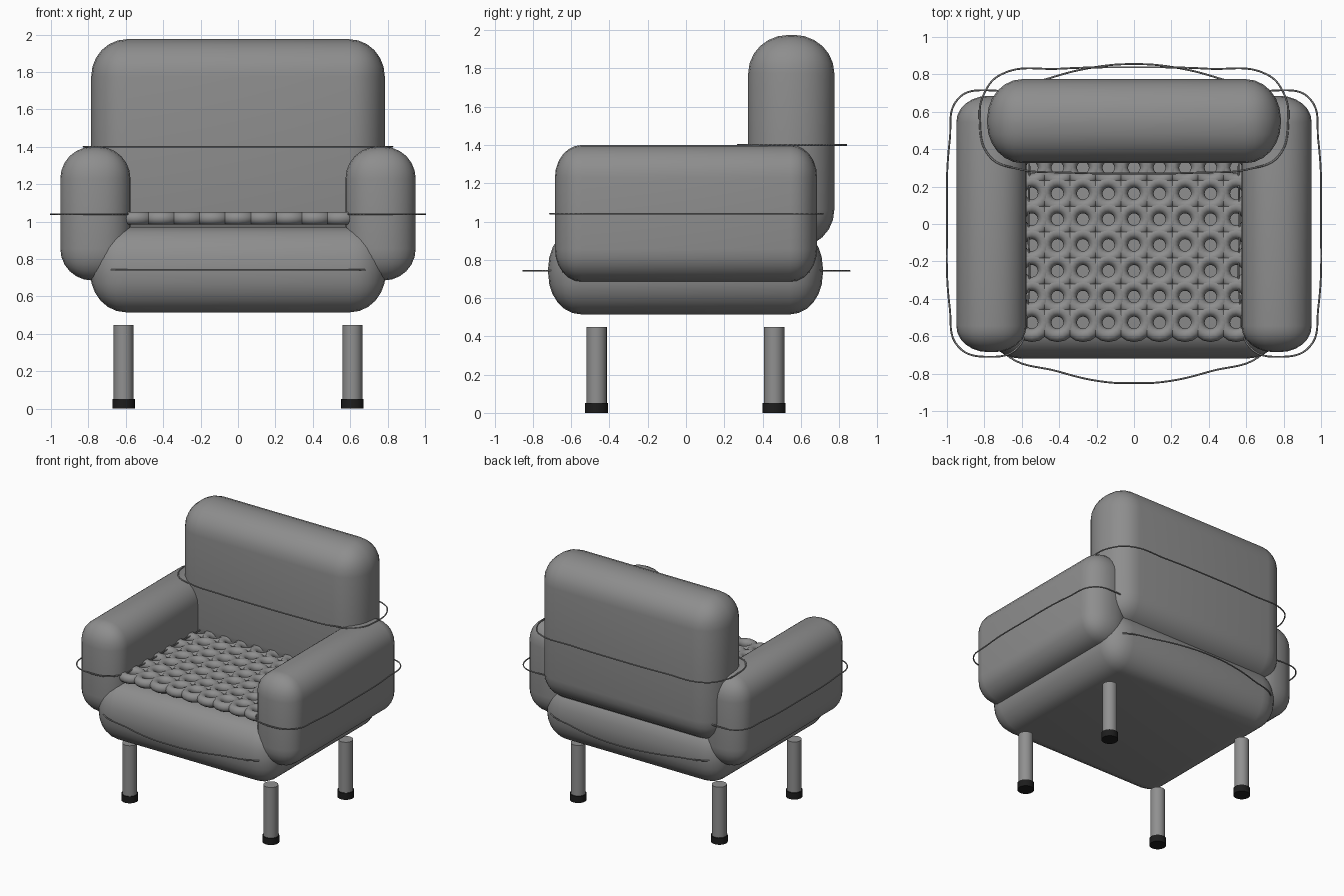
import bpy
import bmesh
from mathutils import Vector

cube = bpy.data.objects.get("Cube")
if cube:
    bpy.data.objects.remove(cube, do_unlink=True)


def material(name, value):
    mat = bpy.data.materials.new(name)
    mat.use_nodes = True
    colour = (value, value, value, 1)
    mat.diffuse_color = colour
    mat.node_tree.nodes["Principled BSDF"].inputs["Base Color"].default_value = colour
    return mat


fabric = material("grey fabric", 0.27)
steel = material("grey steel", 0.28)
rubber = material("black rubber", 0.012)


def cushion(name, low, high, radius):
    """Rounded box between two corners, with its own rounding along each axis."""
    low, high, radius = Vector(low), Vector(high), Vector(radius)
    size, centre = high - low, (high + low) / 2
    bm = bmesh.new()
    bmesh.ops.create_cube(bm, size=1)
    for v in bm.verts:
        v.co = Vector(v.co[i] * size[i] / radius[i] for i in range(3))
    bmesh.ops.bevel(bm, geom=bm.edges[:], offset=1, offset_type='OFFSET',
                    segments=6, profile=0.5, affect='EDGES')
    for v in bm.verts:
        v.co = Vector(v.co[i] * radius[i] for i in range(3))
    for f in bm.faces:
        f.smooth = True
    mesh = bpy.data.meshes.new(name)
    bm.to_mesh(mesh)
    bm.free()
    mesh.materials.append(fabric)
    obj = bpy.data.objects.new(name, mesh)
    obj.location = centre
    bpy.context.collection.objects.link(obj)


def cord(name, points, z):
    """Thin closed loop of cord lying level at height z."""
    curve = bpy.data.curves.new(name, 'CURVE')
    curve.dimensions = '3D'
    curve.bevel_depth = 0.005
    curve.bevel_resolution = 1
    curve.resolution_u = 8
    spline = curve.splines.new('BEZIER')
    spline.bezier_points.add(len(points) - 1)
    spline.use_cyclic_u = True
    for p, (x, y) in zip(spline.bezier_points, points):
        p.co = (x, y, z)
        p.handle_left_type = p.handle_right_type = 'AUTO'
    curve.materials.append(fabric)
    bpy.context.collection.objects.link(bpy.data.objects.new(name, curve))


def mirrored(half):
    """Complete a loop whose first and last points lie on x = 0."""
    return half + [(-x, y) for x, y in reversed(half[1:-1])]


def post(name, x, y, bottom, top, radius, mat):
    bpy.ops.mesh.primitive_cylinder_add(vertices=24, radius=radius, depth=top - bottom,
                                        location=(x, y, (top + bottom) / 2))
    obj = bpy.context.object
    obj.name = name
    obj.data.materials.append(mat)
    bpy.ops.object.shade_smooth_by_angle()


# Seat and back cushions
cushion("seat_cushion", (-0.79, -0.72, 0.515), (0.79, 0.715, 0.97), (0.19, 0.17, 0.21))
cushion("back_cushion", (-0.785, 0.325, 0.86), (0.785, 0.775, 1.975), (0.19, 0.21, 0.2))

# Arm cushions and their cords
arm_loop = [(1.0, 0), (0.985, 0.45), (0.94, 0.67), (0.79, 0.715), (0.62, 0.66), (0.57, 0.45),
            (0.565, 0), (0.57, -0.45), (0.62, -0.66), (0.78, -0.71), (0.94, -0.655), (0.985, -0.45)]
for side, sign in (("left", 1), ("right", -1)):
    edges = sorted((sign * 0.575, sign * 0.95))
    cushion(side + "_arm", (edges[0], -0.685, 0.685), (edges[1], 0.685, 1.4), (0.17, 0.14, 0.17))
    cord(side + "_arm_cord", [(sign * x, y) for x, y in arm_loop], 1.04)

# Cords around the back and the seat
cord("back_cord", mirrored([(0, 0.838), (0.4, 0.83), (0.71, 0.8), (0.8, 0.7), (0.825, 0.56),
                            (0.77, 0.36), (0.62, 0.295), (0.35, 0.275), (0, 0.27)]), 1.4)
cord("seat_cord", mirrored([(0, 0.855), (0.2, 0.84), (0.45, 0.78), (0.7, 0.68), (0.775, 0.4),
                            (0.785, 0), (0.775, -0.4), (0.7, -0.68), (0.4, -0.79),
                            (0.15, -0.845), (0, -0.85)]), 0.742)

# Openwork seat mat of overlapping rings
pitch = 0.1365
bpy.ops.mesh.primitive_torus_add(major_segments=16, minor_segments=10, major_radius=0.068,
                                 minor_radius=0.036, location=(-4 * pitch, -0.527, 1.018))
mat_ring = bpy.context.object
mat_ring.name = "seat_mat"
mat_ring.data.materials.append(fabric)
bpy.ops.object.shade_smooth()
for label, count, step in (("columns", 9, (pitch, 0, 0)), ("rows", 8, (0, 0.138, 0))):
    array = mat_ring.modifiers.new(label, 'ARRAY')
    array.count = count
    array.use_relative_offset = False
    array.use_constant_offset = True
    array.constant_offset_displace = step

# Legs with rubber feet
for side, x in (("left", 0.612), ("right", -0.612)):
    for end, y in (("front", -0.467), ("back", 0.461)):
        post(f"{end}_{side}_leg", x, y, 0.04, 0.448, 0.053, steel)
        post(f"{end}_{side}_foot", x, y, 0, 0.052, 0.06, rubber)
